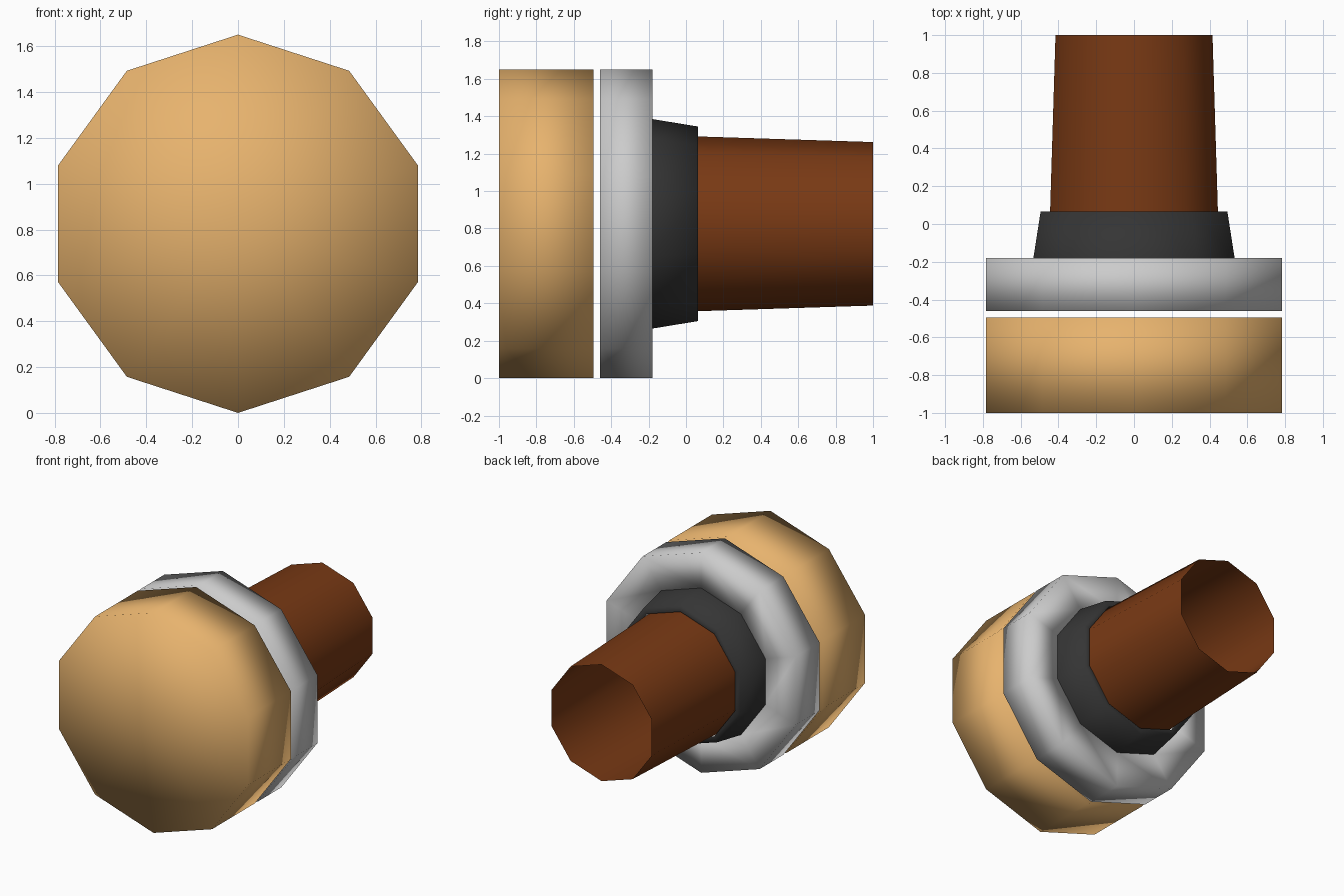
import bpy, bmesh, math

if "Cube" in bpy.data.objects:
    bpy.data.objects.remove(bpy.data.objects["Cube"])

SIDES = 10
CENTRE_Z = 0.825


def material(name, rgb):
    m = bpy.data.materials.new(name)
    m.diffuse_color = (*rgb, 1.0)
    m.use_nodes = True
    m.node_tree.nodes["Principled BSDF"].inputs["Base Color"].default_value = m.diffuse_color
    return m


def turned(name, profile, mat=None, loop=False):
    """Spin (radius, y) points around the y axis; radius 0 is a centre point."""
    bm = bmesh.new()
    rings = []
    for r, y in profile:
        if r == 0:
            rings.append([bm.verts.new((0, y, CENTRE_Z))] * SIDES)
            continue
        ring = []
        for i in range(SIDES):
            a = math.pi / 2 + 2 * math.pi * i / SIDES
            ring.append(bm.verts.new((r * math.cos(a), y, CENTRE_Z + r * math.sin(a))))
        rings.append(ring)
    pairs = list(zip(rings, rings[1:]))
    if loop:
        pairs.append((rings[-1], rings[0]))
    for a, b in pairs:
        for i in range(SIDES):
            j = (i + 1) % SIDES
            corners = list(dict.fromkeys((a[i], a[j], b[j], b[i])))
            f = bm.faces.new(corners)
            f.smooth = True
    bmesh.ops.recalc_face_normals(bm, faces=bm.faces[:])
    mesh = bpy.data.meshes.new(name)
    bm.to_mesh(mesh)
    bm.free()
    ob = bpy.data.objects.new(name, mesh)
    bpy.context.collection.objects.link(ob)
    if mat:
        mesh.materials.append(mat)
    return ob


tan = material("tan", (0.80, 0.45, 0.155))
brown = material("brown", (0.19, 0.041, 0.007))
black = material("black", (0.035, 0.035, 0.035))

# Closed front cap
turned("front_cap", [(0, -1.0), (0.825, -1.0), (0.825, -0.495), (0, -0.495)], tan)

# Metal ring behind a narrow gap
turned("metal_ring", [(0.825, -0.46), (0.825, -0.18), (0.56, -0.18), (0.56, -0.46)], loop=True)

# Tapered black collar with a thin rear rim
turned("collar", [(0.56, -0.18), (0.52, 0.065), (0.475, 0.065)], black)

# Open tapered tube
turned("rear_tube", [(0.475, -0.18), (0.437, 1.0)], brown)
